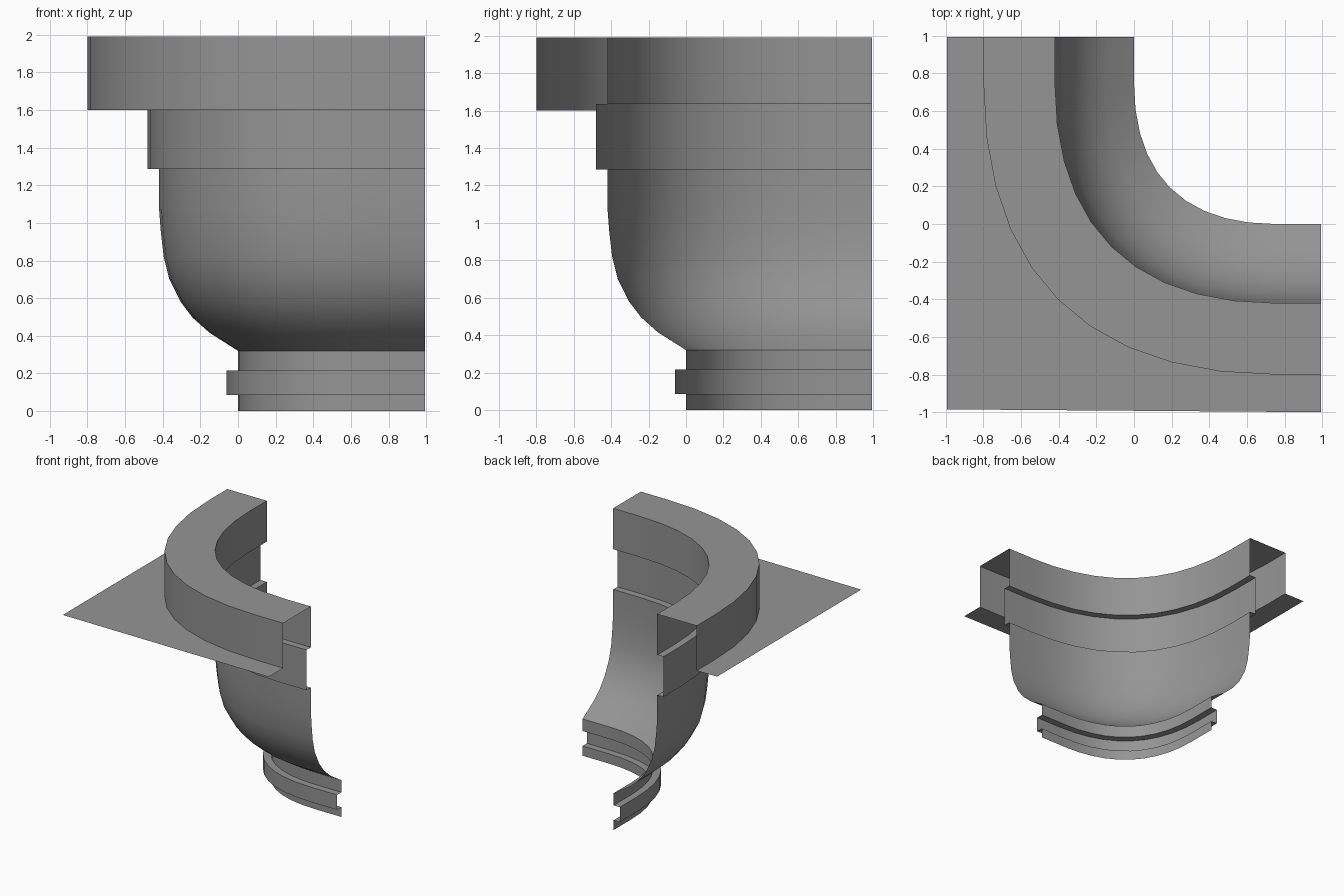
import bpy
import bmesh
import math
from mathutils import Vector

old = bpy.data.objects.get("Cube")
if old:
    bpy.data.objects.remove(old, do_unlink=True)

stone = bpy.data.materials.new("plain grey")
stone.use_nodes = True
GREY = (0.3, 0.3, 0.3, 1.0)
stone.diffuse_color = GREY
stone.node_tree.nodes["Principled BSDF"].inputs["Base Color"].default_value = GREY

END = 0.995      # where both straight ends stop
BEND = 0.75      # where the rounded corner begins
STEPS = 10


def corner_path(offset):
    """Plan outline of the rounded corner, from the back end to the side end."""
    reach = BEND - offset
    handle = offset + reach * 0.35
    a, b = Vector((offset, BEND)), Vector((offset, handle))
    c, d = Vector((handle, offset)), Vector((BEND, offset))
    points = [Vector((offset, END))]
    for i in range(STEPS + 1):
        t = i / STEPS
        s = 1 - t
        points.append(a * s**3 + b * 3 * s * s * t + c * 3 * s * t * t + d * t**3)
    points.append(Vector((END, offset)))
    return points


def finish(name, bm):
    mesh = bpy.data.meshes.new(name)
    bm.to_mesh(mesh)
    bm.free()
    mesh.materials.append(stone)
    obj = bpy.data.objects.new(name, mesh)
    bpy.context.collection.objects.link(obj)
    bpy.ops.object.select_all(action="DESELECT")
    obj.select_set(True)
    bpy.context.view_layer.objects.active = obj
    bpy.ops.object.shade_smooth_by_angle(angle=math.radians(30))
    return obj


def sweep(name, profile):
    """Run an (offset, height) profile around the corner."""
    bm = bmesh.new()
    rows = [[bm.verts.new((p.x, p.y, z)) for p in corner_path(offset)]
            for offset, z in profile]
    for upper, lower in zip(rows, rows[1:]):
        for i in range(len(upper) - 1):
            bm.faces.new((upper[i], lower[i], lower[i + 1], upper[i + 1]))
    bm.normal_update()
    return finish(name, bm)


# Hollow top moulding: outer wall, flat cap, inner wall
sweep("top_moulding", [(-0.8, 1.6), (-0.8, 1.99), (-0.42, 1.99), (-0.42, 1.635)])

# Recessed band with its two ledges
sweep("recessed_band", [(-0.42, 1.635), (-0.48, 1.635), (-0.48, 1.285), (-0.42, 1.285)])

# Curved cove
sweep("curved_cove", [(-0.42, 1.285), (-0.42, 1.08), (-0.41, 0.95), (-0.395, 0.82),
                      (-0.365, 0.7), (-0.305, 0.58), (-0.24, 0.495),
                      (-0.15, 0.415), (0, 0.32)])

# Foot with a groove
sweep("grooved_foot", [(0, 0.32), (0, 0.215), (-0.06, 0.215), (-0.06, 0.085),
                       (0, 0.085), (0, 0)])

# Flat plate filling out to the square corner
bm = bmesh.new()
outline = corner_path(-0.8) + [Vector((END, -1)), Vector((-END, -0.985)), Vector((-END, END))]
plate = bm.faces.new([bm.verts.new((p.x, p.y, 1.6)) for p in outline])
bm.normal_update()
if plate.normal.z < 0:
    plate.normal_flip()
bmesh.ops.triangulate(bm, faces=[plate])
finish("corner_plate", bm)
